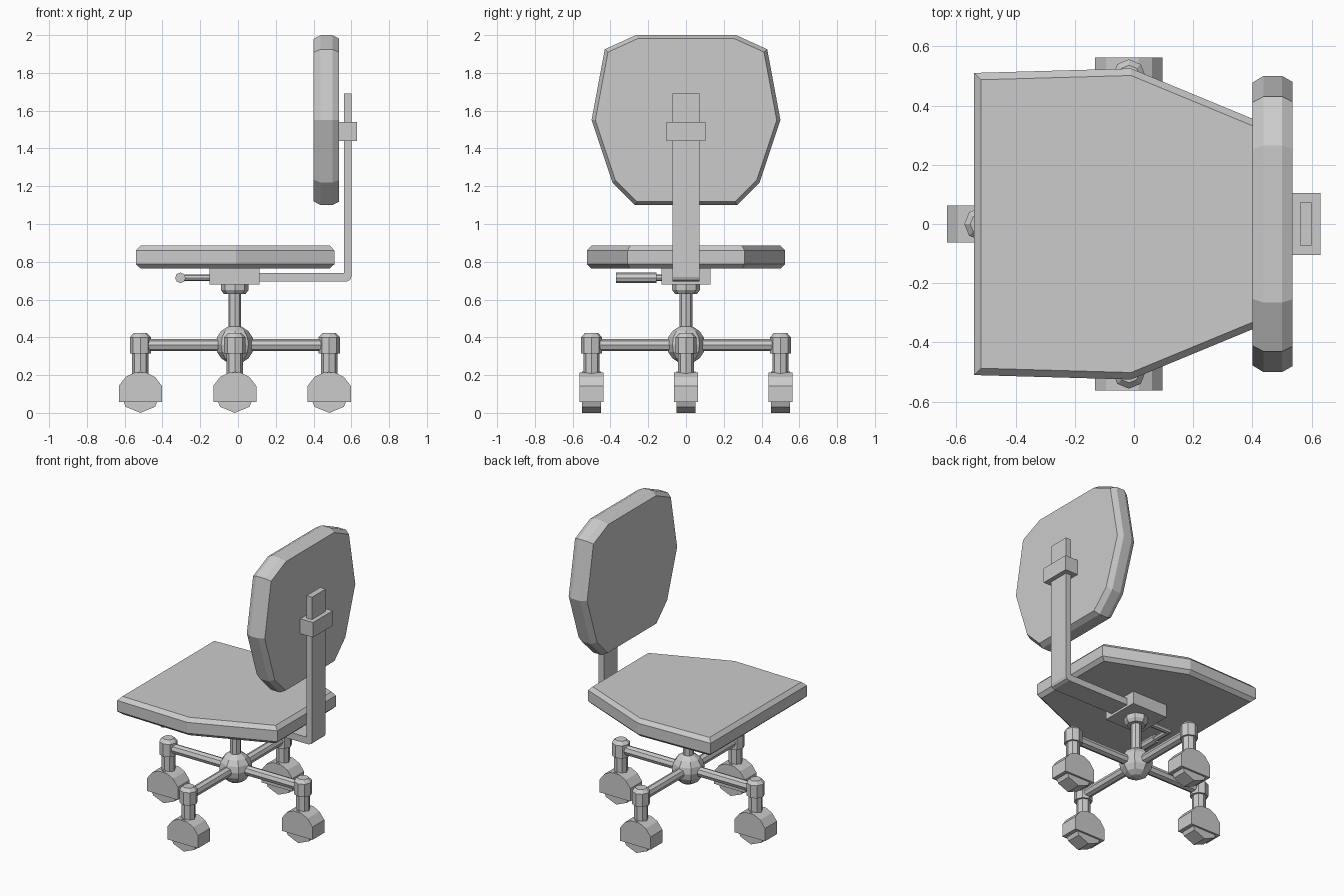
import bpy, bmesh, math
from mathutils import Vector

if "Cube" in bpy.data.objects:
    bpy.data.objects.remove(bpy.data.objects["Cube"])

CX = -0.017  # x of the base column


def make(name, verts, faces):
    me = bpy.data.meshes.new(name)
    me.from_pydata(verts, [], faces)
    bm = bmesh.new()
    bm.from_mesh(me)
    bmesh.ops.recalc_face_normals(bm, faces=bm.faces)
    bm.to_mesh(me)
    bm.free()
    ob = bpy.data.objects.new(name, me)
    bpy.context.collection.objects.link(ob)
    return ob


def loft(name, rings):
    """Join equal-length rings and cap both ends."""
    n = len(rings[0])
    faces = [tuple(range(n)), tuple(range((len(rings) - 1) * n, len(rings) * n))]
    for r in range(len(rings) - 1):
        for i in range(n):
            j = (i + 1) % n
            faces.append((r * n + i, r * n + j, (r + 1) * n + j, (r + 1) * n + i))
    return make(name, [v for ring in rings for v in ring], faces)


def box(name, lo, hi):
    (a, b, c), (d, e, f) = lo, hi
    return loft(name, [[(a, b, z), (d, b, z), (d, e, z), (a, e, z)] for z in (c, f)])


def tube(name, start, direction, profile, sides=8, turn=0.0):
    """Turned part: profile is a list of (distance, radius) along direction."""
    d = Vector(direction).normalized()
    u = Vector((0, 0, 1)) if abs(d.z) < 0.5 else Vector((1, 0, 0))
    w = d.cross(u)
    rings = []
    for t, r in profile:
        ring = []
        for i in range(sides):
            a = 2 * math.pi * i / sides + turn
            ring.append(Vector(start) + d * t + u * (r * math.cos(a)) + w * (r * math.sin(a)))
        rings.append(ring)
    return loft(name, rings)


def prism_xz(name, pts, y0, y1):
    return loft(name, [[(x, y, z) for x, z in pts] for y in (y0, y1)])


def mirrored(half):
    return half + [(-a, b) for a, b in reversed(half)]


# Seat: outline with chamfered top and bottom rims
half = [(0.51, -0.54), (0.525, -0.01), (0.31, 0.51)]  # (y, x)
seat_pts = mirrored(half)
rings = []
for z, s in ((0.765, 0.955), (0.787, 1), (0.86, 1), (0.885, 0.955)):
    rings.append([(-0.015 + (x + 0.015) * s, y * s, z) for y, x in seat_pts])
loft("seat", rings)

# Backrest: rounded-off panel with chamfered rims
half = [(0.27, 1.10), (0.39, 1.22), (0.50, 1.55), (0.43, 1.925), (0.265, 2.0)]
back_pts = mirrored(half)
rings = []
for x, s in ((0.40, 0.955), (0.437, 1), (0.50, 1), (0.535, 0.96)):
    rings.append([(x, y * s, 1.55 + (z - 1.55) * s) for y, z in back_pts])
loft("backrest", rings)

# Bent support bar and its clamp
prism_xz("support_bar", [(0.10, 0.695), (0.575, 0.695), (0.593, 0.703), (0.60, 0.72),
                         (0.60, 1.69), (0.56, 1.69), (0.56, 0.74), (0.10, 0.74)], -0.072, 0.072)
box("backrest_clamp", (0.53, -0.104, 1.44), (0.63, 0.104, 1.54))

# Seat mount, collar and column
box("seat_mount", (-0.15, -0.13, 0.68), (0.115, 0.13, 0.765))
tube("collar", (CX, 0, 0.63), (0, 0, 1), [(0, 0.058), (0.02, 0.073), (0.05, 0.073)])
tube("column", (CX, 0, 0.36), (0, 0, 1), [(0, 0.034), (0.28, 0.034)])

# Height lever: rod out, rod sideways, grip
tube("lever_rod", (-0.14, -0.04, 0.715), (-1, 0, 0), [(0, 0.018), (0.175, 0.018)])
tube("lever_bend", (-0.305, -0.03, 0.715), (0, -1, 0), [(0, 0.018), (0.13, 0.018)])
tube("lever_grip", (-0.305, -0.155, 0.715), (0, -1, 0), [(0, 0.028), (0.215, 0.028)])

# Hub ball
bm = bmesh.new()
bmesh.ops.create_uvsphere(bm, u_segments=8, v_segments=8, radius=0.102)
me = bpy.data.meshes.new("hub")
bm.to_mesh(me)
bm.free()
hub = bpy.data.objects.new("hub", me)
hub.location = (CX, 0, 0.361)
bpy.context.collection.objects.link(hub)

# Four arms, each with a caster (all casters face along x)
for k, (dx, dy) in enumerate(((1, 0), (0, 1), (-1, 0), (0, -1)), 1):
    x, y = CX + 0.5 * dx, 0.5 * dy
    tube(f"arm_{k}", (CX, 0, 0.359), (dx, dy, 0), [(0, 0.032), (0.5, 0.032)])
    tube(f"arm_cap_{k}", (x, y, 0.315), (0, 0, 1), [(0, 0.056), (0.085, 0.056), (0.107, 0.036)])
    tube(f"caster_stem_{k}", (x, y, 0.19), (0, 0, 1), [(0, 0.043), (0.14, 0.043)])
    cover = mirrored([(0.114, 0.057), (0.114, 0.143), (0.078, 0.19), (0.032, 0.213)])
    prism_xz(f"caster_cover_{k}", [(x + a, z) for a, z in cover], y - 0.063, y + 0.063)
    tube(f"caster_wheel_{k}", (x, y - 0.05, 0.11), (0, 1, 0), [(0, 0.11), (0.1, 0.11)])
